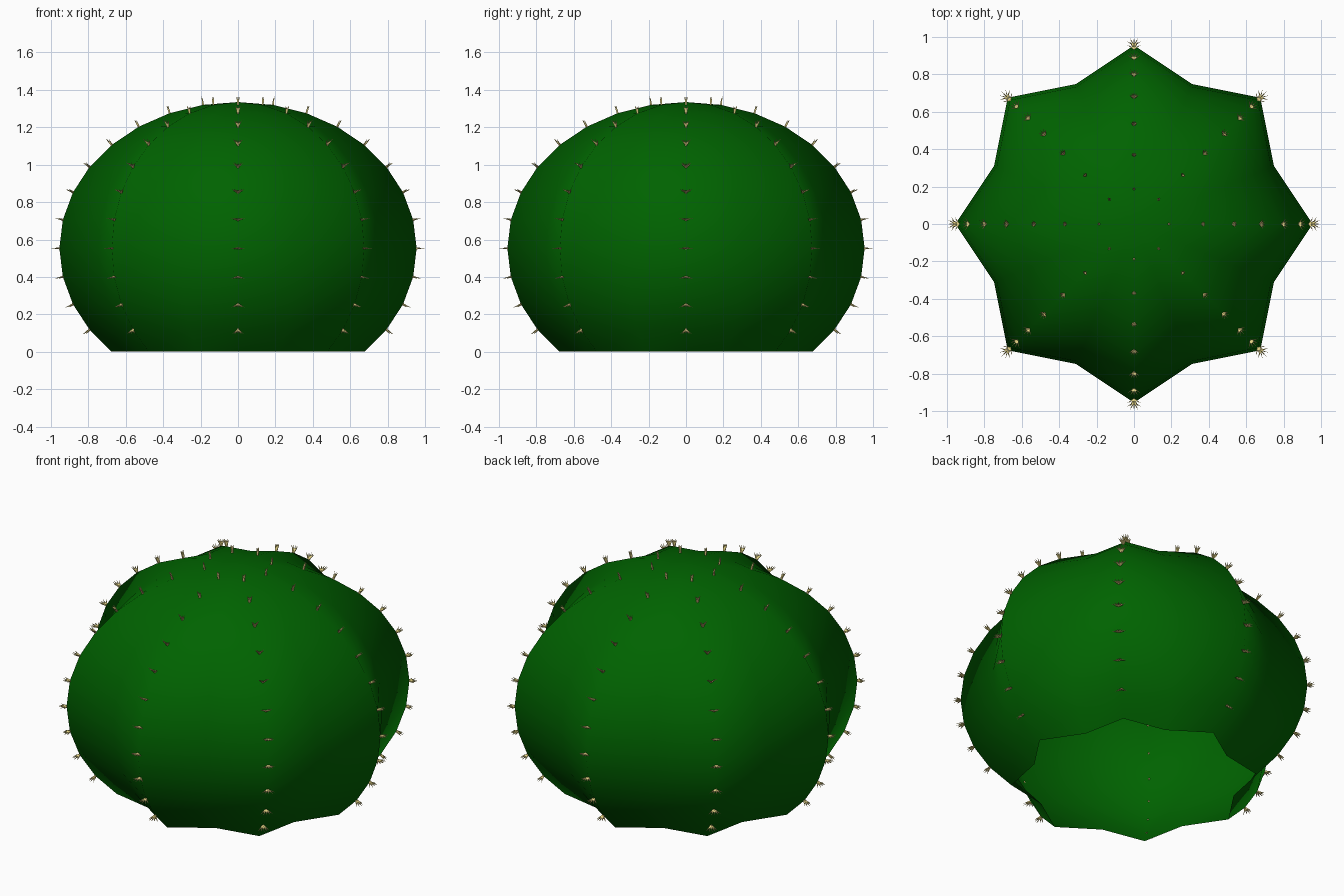
import bpy, bmesh, math
from mathutils import Vector

if "Cube" in bpy.data.objects:
    bpy.data.objects.remove(bpy.data.objects["Cube"])

RIBS = 8
RIDGE, VALLEY = 0.955, 0.81      # equator radii of ridges and valleys
HEIGHT_R = 0.782                 # vertical radius of the flattened globe
CENTRE_Z = HEIGHT_R * math.sin(math.pi / 4)
STEP = math.radians(11.25)       # latitude step between rings


def material(name, rgb):
    m = bpy.data.materials.new(name)
    m.diffuse_color = (*rgb, 1)
    m.use_nodes = True
    m.node_tree.nodes["Principled BSDF"].inputs["Base Color"].default_value = m.diffuse_color
    return m


def finish(bm, name, mat, smooth):
    bmesh.ops.recalc_face_normals(bm, faces=bm.faces)
    mesh = bpy.data.meshes.new(name)
    bm.to_mesh(mesh)
    bm.free()
    mesh.materials.append(mat)
    for p in mesh.polygons:
        p.use_smooth = smooth
    ob = bpy.data.objects.new(name, mesh)
    bpy.context.collection.objects.link(ob)
    return ob


def globe_point(radius, azimuth, lat):
    r = radius * math.cos(lat)
    return Vector((r * math.cos(azimuth), r * math.sin(azimuth),
                   CENTRE_Z + HEIGHT_R * math.sin(lat)))


green = material("cactus green", (0.0, 0.125, 0.0))
tan = material("spine pale yellow", (0.85, 0.72, 0.26))

# Ribbed body, open underneath
bm = bmesh.new()
n = RIBS * 2
rings = []
for k in range(-4, 8):
    rings.append([bm.verts.new(globe_point(VALLEY if i % 2 else RIDGE,
                                           2 * math.pi * i / n, k * STEP))
                  for i in range(n)])
for lower, upper in zip(rings, rings[1:]):
    for i in range(n):
        j = (i + 1) % n
        bm.faces.new((lower[i], lower[j], upper[j], upper[i]))
apex = bm.verts.new((0, 0, CENTRE_Z + HEIGHT_R))
for i in range(n):
    bm.faces.new((rings[-1][i], rings[-1][(i + 1) % n], apex))
finish(bm, "cactus_body", green, True)


# Spine clusters fanned sideways along every ridge
def add_spine(bm, base, direction, length=0.047, radius=0.007):
    side = direction.orthogonal().normalized()
    up = direction.cross(side)
    foot = [bm.verts.new(base + radius * (math.cos(a) * side + math.sin(a) * up))
            for a in (0, math.pi / 2, math.pi, 3 * math.pi / 2)]
    tip = bm.verts.new(base + direction * length)
    for i in range(4):
        bm.faces.new((foot[i], foot[(i + 1) % 4], tip))
    bm.faces.new(foot[::-1])


bm = bmesh.new()
for rib in range(RIBS):
    az = 2 * math.pi * rib / RIBS
    for k in range(-3, 8):
        lat = k * STEP
        base = globe_point(RIDGE, az, lat)
        for spread in (-60, -30, 0, 30, 60):
            a = az + math.radians(spread)
            d = Vector((math.cos(lat) * math.cos(a),
                        math.cos(lat) * math.sin(a), math.sin(lat)))
            add_spine(bm, base - d * 0.002, d)
finish(bm, "spines", tan, False)
